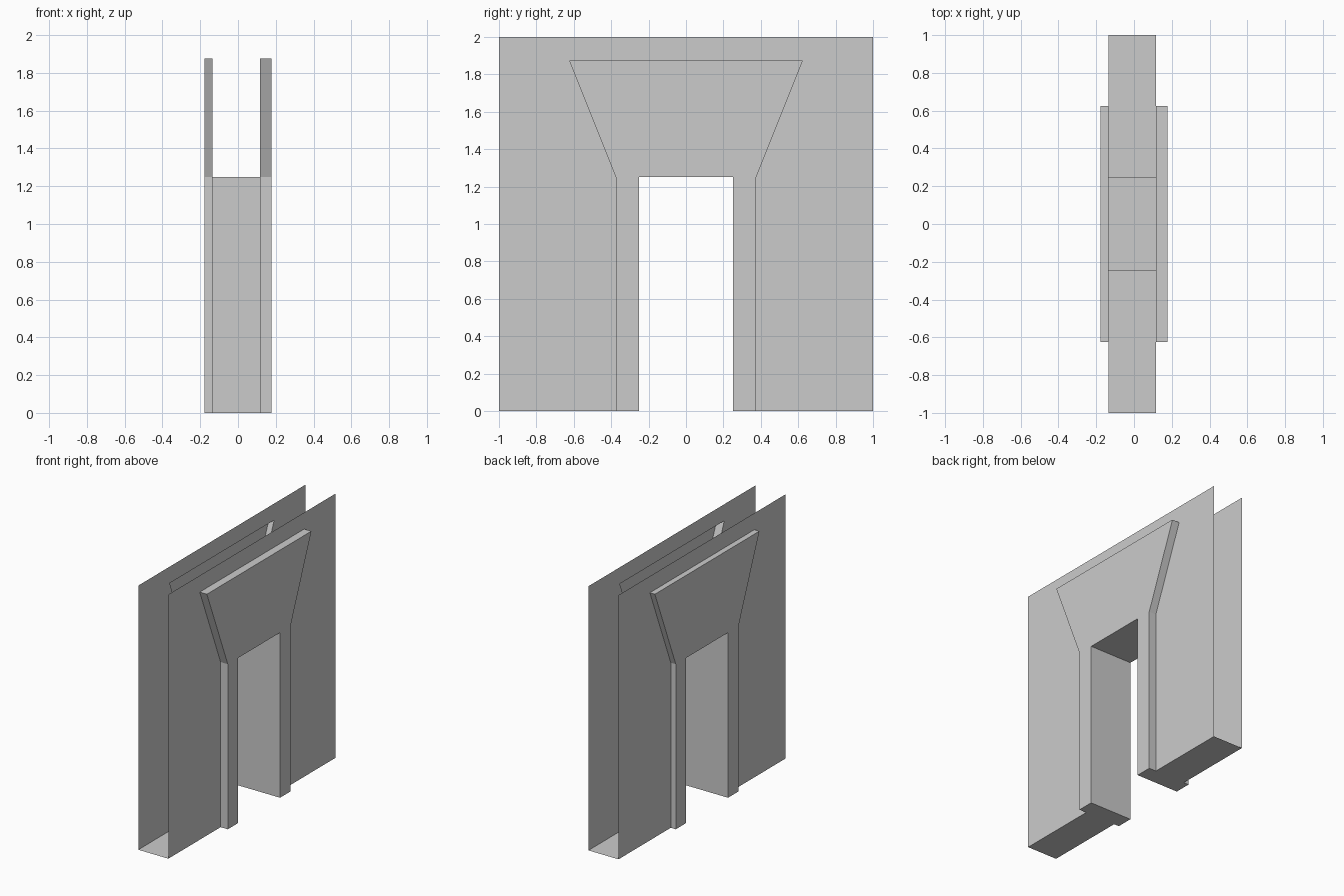
import bpy
from mathutils import Vector

cube = bpy.data.objects.get("Cube")
if cube:
    bpy.data.objects.remove(cube, do_unlink=True)

grey = bpy.data.materials.new("light_grey")
grey.use_nodes = True
grey.diffuse_color = (0.6, 0.6, 0.6, 1)
grey.node_tree.nodes["Principled BSDF"].inputs["Base Color"].default_value = (0.6, 0.6, 0.6, 1)

TOP, HALF = 2.0, 1.0              # wall height and half length
DOOR, DOOR_TOP = 0.25, 1.25       # doorway half width and height
LEG, HEAD, HEAD_TOP = 0.375, 0.625, 1.875   # door surround outline


def sheets(name, faces):
    """Object of flat polygons; each item is (points, outward direction)."""
    verts, polys = [], []
    for pts, out in faces:
        pts = [Vector(p) for p in pts]
        # Newell normal, so concave outlines orient correctly
        normal = sum((a.cross(b) for a, b in zip(pts, pts[1:] + pts[:1])), Vector())
        if normal.dot(Vector(out)) < 0:
            pts.reverse()
        polys.append(range(len(verts), len(verts) + len(pts)))
        verts += pts
    mesh = bpy.data.meshes.new(name)
    mesh.from_pydata(verts, [], [list(p) for p in polys])
    mesh.materials.append(grey)
    obj = bpy.data.objects.new(name, mesh)
    bpy.context.scene.collection.objects.link(obj)
    return obj


def mirrored(half):
    """Close a (y, z) half outline with its mirror image across y = 0."""
    return half + [(-y, z) for y, z in reversed(half)]


surround_edge = [(LEG, 0), (LEG, DOOR_TOP), (HEAD, HEAD_TOP)]
wall_outline = mirrored([(HALF, TOP), (HALF, 0)] + surround_edge)
panel_outline = mirrored([(DOOR, DOOR_TOP), (DOOR, 0)] + surround_edge)

# Each side: thin wall with an opening, and a raised door surround over it
sides = {"left": (1, 0.117, 0.177), "right": (-1, -0.135, -0.177)}
for side, (s, wall_x, trim_x) in sides.items():
    sheets(side + "_wall", [([(wall_x, y, z) for y, z in wall_outline], (s, 0, 0))])
    faces = [([(trim_x, y, z) for y, z in panel_outline], (s, 0, 0))]
    rim = mirrored(surround_edge)
    for a, b in zip(rim, rim[1:]):
        quad = [(wall_x, *a), (trim_x, *a), (trim_x, *b), (wall_x, *b)]
        middle = (a[0] + b[0], a[1] + b[1])
        out = (0, 0, 1) if a[1] == b[1] else (0, middle[0], 0)
        faces.append((quad, out))
    sheets(side + "_door_surround", faces)

# Doorway lining and the underside of each wall leg
wl, tl = sides["left"][1:]
wr, tr = sides["right"][1:]
for s, end in ((1, "back"), (-1, "front")):
    d, leg, h = s * DOOR, s * LEG, s * HALF
    sheets(end + "_door_jamb", [([(tl, d, 0), (tr, d, 0), (tr, d, DOOR_TOP), (tl, d, DOOR_TOP)],
                                 (0, -s, 0))])
    base = [(tl, d), (tl, leg), (wl, leg), (wl, h), (wr, h), (wr, leg), (tr, leg), (tr, d)]
    sheets(end + "_base", [([(x, y, 0) for x, y in base], (0, 0, -1))])

sheets("door_soffit", [([(x, y, DOOR_TOP) for x, y in
                         ((tl, -DOOR), (tl, DOOR), (tr, DOOR), (tr, -DOOR))], (0, 0, -1))])
